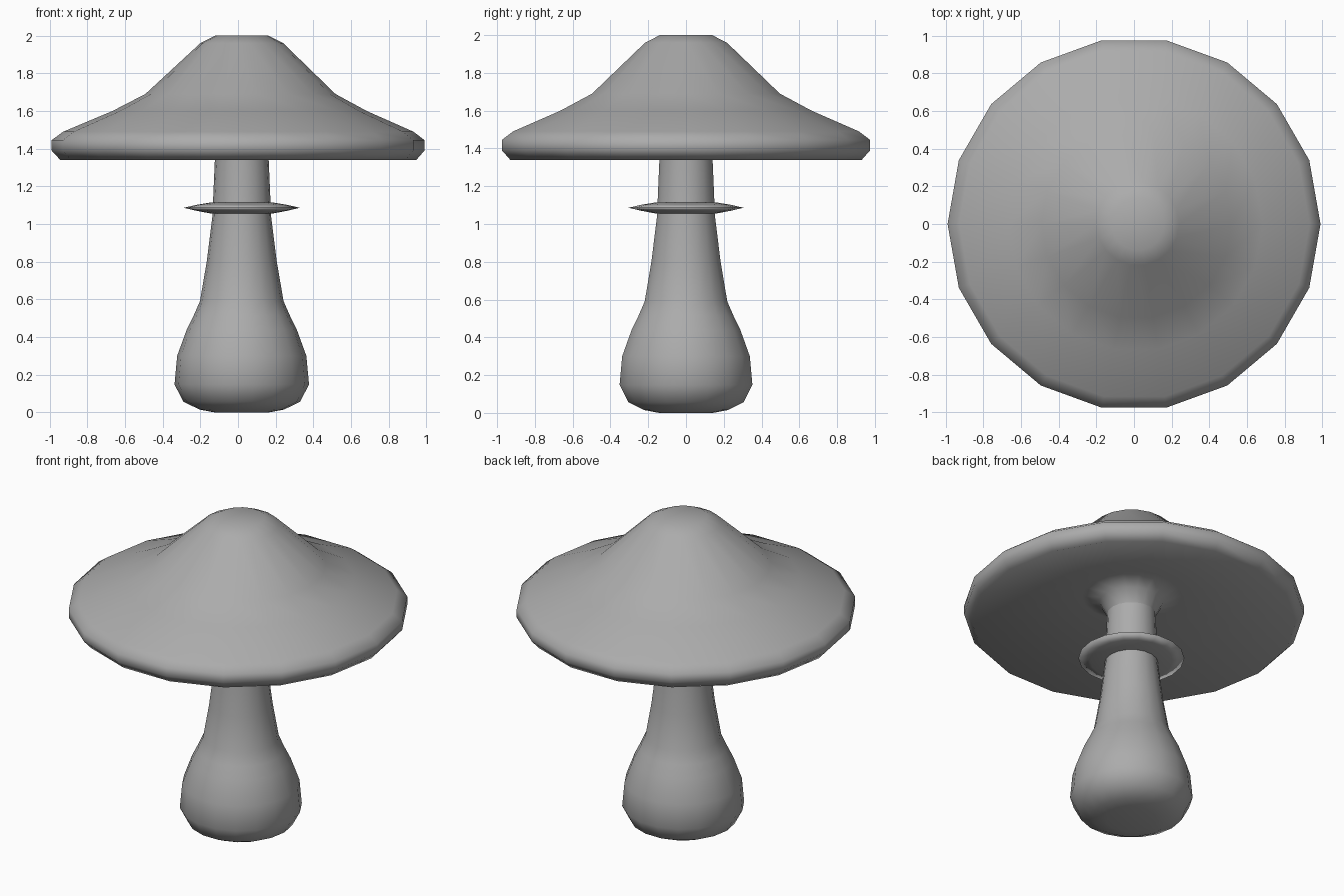
import bpy
import bmesh
from math import cos, sin, tau

if "Cube" in bpy.data.objects:
    bpy.data.objects.remove(bpy.data.objects["Cube"])

SIDES = 18
SHIFT = 0.02  # the stalk and crown lean slightly towards +x
GREY = (0.41, 0.41, 0.41, 1)

grey = bpy.data.materials.new("plain grey")
grey.use_nodes = True
grey.diffuse_color = GREY
grey.node_tree.nodes["Principled BSDF"].inputs["Base Color"].default_value = GREY


def lathe(name, profile, offset, closed=False):
    """Spin (radius, height) points around z; offset(radius) moves each ring in x."""
    bm = bmesh.new()
    rings = []
    for r, z in profile:
        dx = offset(r)
        count = SIDES if r > 0 else 1
        rings.append([bm.verts.new((dx + r * cos(tau * i / SIDES), r * sin(tau * i / SIDES), z))
                      for i in range(count)])
    pairs = list(zip(rings, rings[1:]))
    if closed:
        pairs.append((rings[-1], rings[0]))
    for a, b in pairs:
        for i in range(SIDES):
            j = (i + 1) % SIDES
            if len(a) == 1:
                bm.faces.new((a[0], b[i], b[j]))
            else:
                bm.faces.new((a[i], b[i], b[j], a[j]))
    bmesh.ops.recalc_face_normals(bm, faces=bm.faces)
    for f in bm.faces:
        f.smooth = True
    mesh = bpy.data.meshes.new(name)
    bm.to_mesh(mesh)
    bm.free()
    mesh.materials.append(grey)
    obj = bpy.data.objects.new(name, mesh)
    bpy.context.collection.objects.link(obj)


# Cap: crown, flared brim, rolled rim, hollow underside and collar around the stem
lathe("cap",
      [(0, 2.0), (0.14, 2.0), (0.22, 1.96), (0.505, 1.69), (0.675, 1.60),
       (0.93, 1.49), (0.99, 1.445), (0.99, 1.39), (0.945, 1.34),
       (0.29, 1.505), (0.185, 1.46), (0.142, 1.38)],
      lambda r: SHIFT * max(0, min(1, 1.3 * (1 - r))))

# Stem with bulbous base
lathe("stem",
      [(0, 0), (0.145, 0), (0.225, 0.015), (0.31, 0.057), (0.357, 0.148),
       (0.343, 0.30), (0.292, 0.44), (0.255, 0.515), (0.222, 0.59), (0.186, 0.80),
       (0.156, 1.04), (0.143, 1.34), (0.141, 1.46)],
      lambda r: SHIFT)

# Thin lens-shaped ring on the stem
lathe("stem_ring",
      [(0.13, 1.115), (0.16, 1.115), (0.24, 1.102), (0.309, 1.086),
       (0.24, 1.07), (0.16, 1.055), (0.13, 1.055)],
      lambda r: SHIFT, closed=True)
